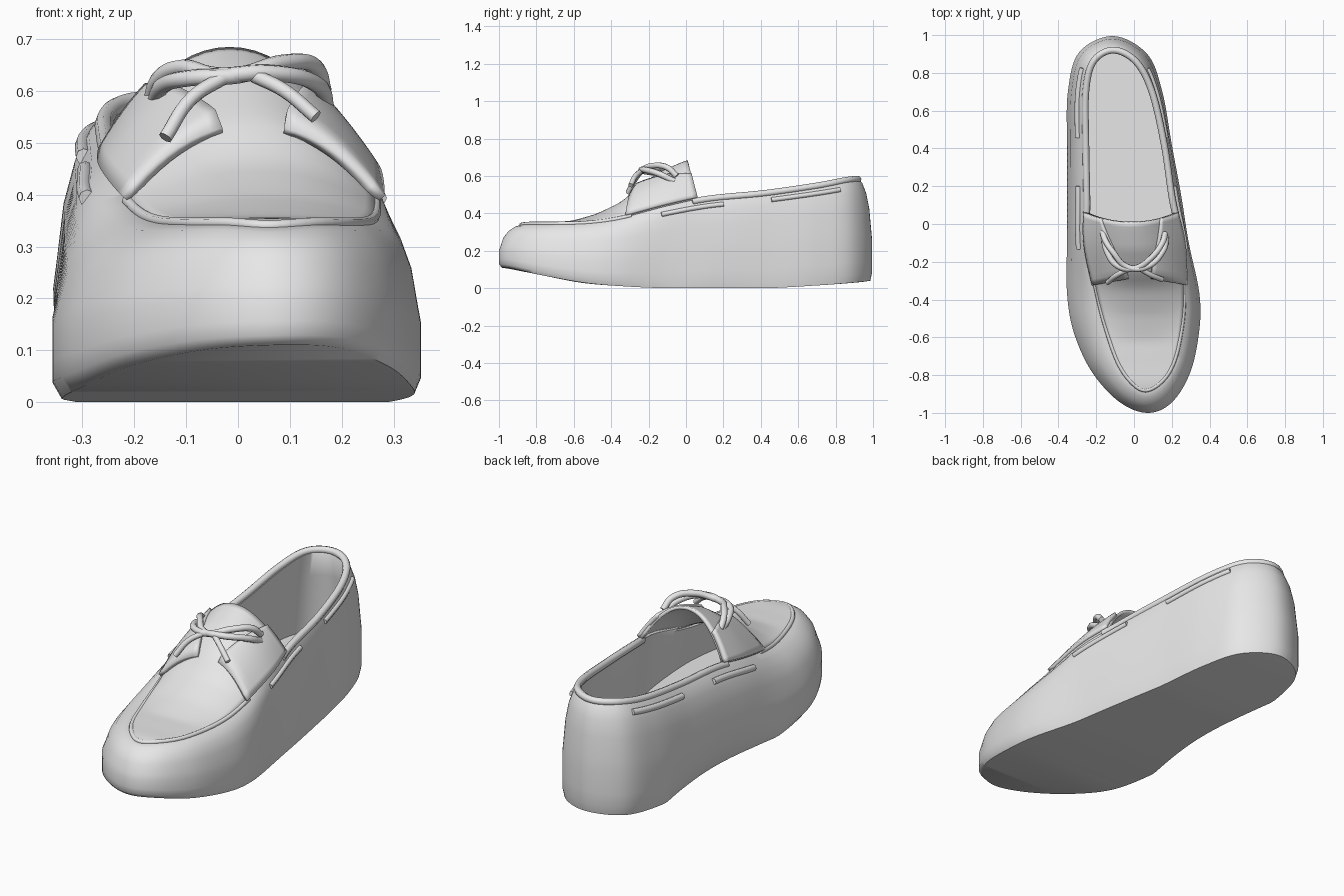
import bpy, bmesh, math
from mathutils import Vector

if "Cube" in bpy.data.objects:
    bpy.data.objects.remove(bpy.data.objects["Cube"])

leather = bpy.data.materials.new("plain grey")
leather.diffuse_color = (0.8, 0.8, 0.8, 1)
leather.use_nodes = True
leather.node_tree.nodes["Principled BSDF"].inputs["Base Color"].default_value = leather.diffuse_color

# Guide loop from the toe, up the right side to the heel and back down the left:
# outer x, outer y, sole z, rim x, rim y, rim z
GUIDE = [
    (.07, -1.0, .11, .06, -.88, .34), (.20, -.945, .105, .15, -.83, .345),
    (.30, -.78, .07, .215, -.72, .345), (.347, -.55, .03, .255, -.53, .35),
    (.345, -.36, .012, .265, -.35, .375), (.29, -.1, 0, .255, -.1, .44),
    (.25, .15, 0, .205, .12, .485), (.2, .42, 0, .16, .42, .515),
    (.15, .7, .015, .095, .7, .555), (.07, .9, .03, .01, .86, .585),
    (-.11, .995, .04, -.11, .92, .59), (-.29, .91, .03, -.215, .86, .585),
    (-.35, .7, .015, -.255, .7, .555), (-.355, .42, 0, -.255, .42, .515),
    (-.355, .15, 0, -.25, .12, .485), (-.355, -.1, 0, -.25, -.1, .44),
    (-.355, -.36, .012, -.20, -.35, .375), (-.32, -.57, .03, -.155, -.53, .35),
    (-.225, -.78, .07, -.09, -.72, .345), (-.08, -.94, .10, -.02, -.83, .345)]
SUB = 8
N = len(GUIDE) * SUB
# side profile: height fraction, blend from rim (0) to outer outline (1)
PROFILE = [(0, .87), (.08, 1), (.2, 1), (.4, 1), (.5, .93), (.7, .80),
           (.85, .58), (.95, .3), (1, 0)]


def interp(table, v):
    for (a, p), (b, q) in zip(table, table[1:]):
        if v <= b:
            f = max(0, (v - a) / (b - a))
            return p + (q - p) * f
    return table[-1][1]


def guide(j):
    """Smooth sample of the guide loop."""
    i, t = (j % N) // SUB, (j % SUB) / SUB
    g = [GUIDE[(i + d) % len(GUIDE)] for d in (-1, 0, 1, 2)]
    return [.5 * (2 * b + (c - a) * t + (2 * a - 5 * b + 4 * c - d) * t * t
                  + (3 * b - a - 3 * c + d) * t ** 3) for a, b, c, d in zip(*g)]


def surf(j, s, k=None, z=None):
    ox, oy, zb, rx, ry, rz = guide(j)
    outer = k is None
    k = interp(PROFILE, s) if outer else k
    zb = max(zb, 0)
    z = zb + (rz - zb) * s if z is None else z
    p = Vector((rx + (ox - rx) * k, ry + (oy - ry) * k, z))
    if outer and s < .4 and j % N > N // 2:    # sole slightly waisted on the left
        p.x += .06 * max(0, 1 - ((p.y - .2) / .45) ** 2) * (1 - s / .4)
    return p


def rim(j):
    return surf(j, 1)


def mesh_object(name, rows, closed=False, caps=False, thick=0):
    bm = bmesh.new()
    grid = [[bm.verts.new(p) for p in row] for row in rows]
    n = len(rows[0])
    for a, b in zip(grid, grid[1:]):
        for i in range(n if closed else n - 1):
            q = (i + 1) % n
            bm.faces.new((a[i], a[q], b[q], b[i]))
    if caps:    # strips across each end loop, from right side to left side
        for ring in (grid[0], grid[-1]):
            for j in range(n // 2):
                quad = [ring[j], ring[j + 1], ring[(-j - 1) % n], ring[-j % n]]
                bm.faces.new(list(dict.fromkeys(quad)))
    bmesh.ops.remove_doubles(bm, verts=bm.verts, dist=.0005)
    bmesh.ops.recalc_face_normals(bm, faces=bm.faces)
    me = bpy.data.meshes.new(name)
    bm.to_mesh(me)
    bm.free()
    me.materials.append(leather)
    ob = bpy.data.objects.new(name, me)
    bpy.context.collection.objects.link(ob)
    if thick:
        mod = ob.modifiers.new("thickness", 'SOLIDIFY')
        mod.thickness, mod.offset = thick, 0
    bpy.ops.object.select_all(action='DESELECT')
    ob.select_set(True)
    bpy.context.view_layer.objects.active = ob
    bpy.ops.object.shade_smooth_by_angle(angle=math.radians(50))
    return ob


def cord(name, pts, r):
    cu = bpy.data.curves.new(name, 'CURVE')
    cu.dimensions = '3D'
    cu.bevel_depth, cu.bevel_resolution, cu.resolution_u = r, 2, 6
    cu.use_fill_caps = True
    sp = cu.splines.new('BEZIER')
    sp.bezier_points.add(len(pts) - 1)
    for bp, p in zip(sp.bezier_points, pts):
        bp.co = p
        bp.handle_left_type = bp.handle_right_type = 'AUTO'
    cu.materials.append(leather)
    ob = bpy.data.objects.new(name, cu)
    bpy.context.collection.objects.link(ob)


# Sole, outer sides, rim, lining and insole in one closed skin
rows = [[surf(j, s) for j in range(N)] for s, k in PROFILE]
rows.append([surf(j, .97, -.18) for j in range(N)])
rows.append([surf(j, .75, 0) for j in range(N)])
rows.append([surf(j, 0, .3, .15) for j in range(N)])
mesh_object("shoe_body", rows, closed=True, caps=True)

# Apron rising into the arched tongue
APRON = [(-.88, 0), (-.62, .005), (-.48, .035), (-.34, .08), (-.25, .135), (-.1, .18), (.06, .202)]
FLAP = [(-.35, .11), (-.29, .17), (-.1, .19), (.06, .202)]


def arch(j, u, crown_table, lift=0):
    """Point on an arch spanning the right rim (u=0) to the left rim (u=1)."""
    p = rim(j).lerp(rim(-j), u)
    c = interp(crown_table, p.y)
    shape = 1 - abs(2 * u - 1) ** 2.1
    p.y -= .05 * shape * max(0, (p.y + .3) / .36)
    p.z += c * shape + lift
    p.x += lift * (1 - 2 * u)
    return p


mesh_object("apron_and_tongue",
            [[arch(j, i / 20, APRON) for i in range(21)] for j in range(0, 47)], thick=.016)

# Lace flaps either side of the tongue, front edge slanting back towards the laces
for side in ("right", "left"):
    rows = []
    for j in range(33, 47):
        f = (j - 33) / 13
        row = []
        for i in range(10):
            u = i / 9 * (.38 - .2 * f)
            p = arch(j, u if side == "right" else 1 - u, FLAP, .010)
            p.y += .04 * (1 - f) * i / 9
            row.append(p)
        rows.append(row)
    mesh_object(side + "_lace_flap", rows, thick=.02)

# Seam piping round the apron and padded collar round the opening
cord("apron_seam", [rim(j) for j in range(-34, 35, 2)], .011)
cord("collar", [rim(j) + Vector((0, 0, -.008)) for j in range(45, 116, 2)], .018)

# Crossed laces with loose ends
cord("lace_cross_a", [(-.16, -.06, .58), (-.145, -.14, .61), (-.09, -.22, .625), (0, -.235, .63),
                      (.09, -.18, .655), (.15, -.1, .645), (.165, -.05, .60)], .016)
cord("lace_cross_b", [(.17, -.06, .57), (.155, -.14, .61), (.06, -.23, .635), (-.04, -.225, .63),
                      (-.11, -.15, .645), (-.155, -.08, .62), (-.165, -.04, .59)], .016)
cord("lace_end_left", [(-.02, -.235, .63), (-.09, -.27, .585), (-.14, -.31, .51)], .014)
cord("lace_end_right", [(.03, -.235, .63), (.09, -.27, .60), (.15, -.295, .55)], .014)

# Side laces threaded through the upper below the collar
for name, a, b in (("right_front", 39, 50), ("right_rear", 57, 69),
                   ("left_front", 110, 121), ("left_rear", 91, 103)):
    r = .013 if name.startswith("right") else .016
    cord(name + "_side_lace", [surf(j, .91) for j in range(a, b + 1)], r)
